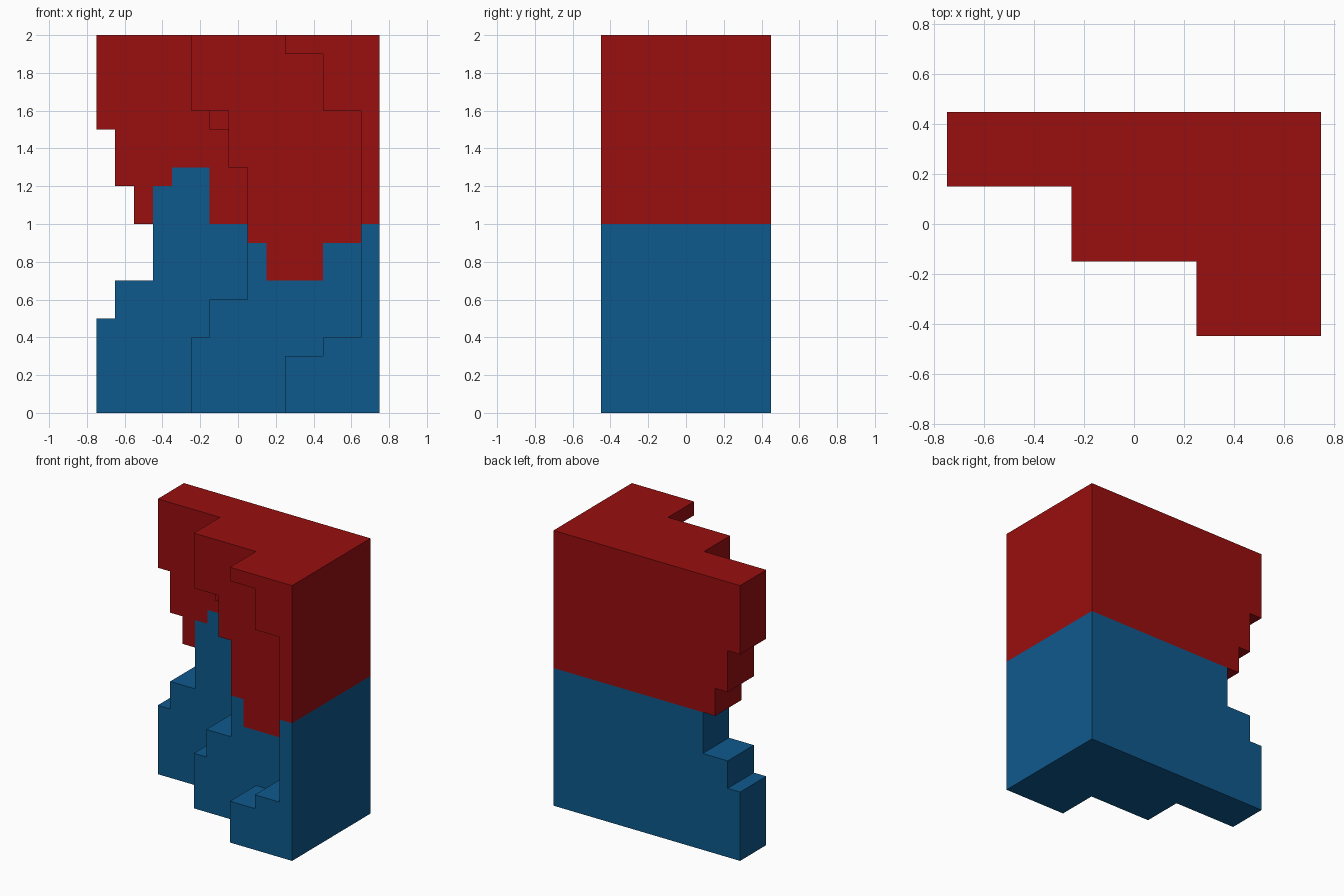
import bpy, bmesh, math
from mathutils import Vector

if "Cube" in bpy.data.objects:
    bpy.data.objects.remove(bpy.data.objects["Cube"])

CELL = 0.1
NX, NY, NZ = 15, 9, 20

# Each 0.3 thick slab: (top of step, first filled column), listed upwards
FRONT_SLAB = [(3, 10), (4, 12), (16, 14), (19, 12), (20, 10)]
MIDDLE_SLAB = [(4, 5), (6, 6), (13, 8), (16, 7), (20, 5)]
BACK_SLAB = [(5, 0), (7, 1), (10, 3), (12, 2), (15, 1), (20, 0)]
SLABS = [FRONT_SLAB, MIDDLE_SLAB, BACK_SLAB]

# Height of the jagged colour border on the front faces, per column
BORDER = [10, 10, 10, 12, 13, 13, 10, 10, 9, 7, 7, 7, 9, 9, 10]


def solid(i, j, k):
    if not (0 <= i < NX and 0 <= j < NY and 0 <= k < NZ):
        return False
    if (i, k) == (6, 15) and 4 <= j < 6:   # small stub under the middle slab
        return True
    start = next(s for top, s in SLABS[j // 3] if k < top)
    return i >= start


def material(name, colour):
    m = bpy.data.materials.new(name)
    m.diffuse_color = (*colour, 1)
    m.use_nodes = True
    m.node_tree.nodes["Principled BSDF"].inputs["Base Color"].default_value = m.diffuse_color
    return m


# Skin of the stepped block: one quad for every exposed cell side
bm = bmesh.new()
centre = Vector((NX / 2, NY / 2, 0))
for i in range(NX):
    for j in range(NY):
        for k in range(NZ):
            if not solid(i, j, k):
                continue
            for axis in range(3):
                for sign in (-1, 1):
                    n = [0, 0, 0]
                    n[axis] = sign
                    if solid(i + n[0], j + n[1], k + n[2]):
                        continue
                    corners = []
                    for a, b in ((0, 0), (1, 0), (1, 1), (0, 1)):
                        p = Vector((i, j, k))
                        p[axis] += (sign + 1) // 2
                        p[(axis + 1) % 3] += a
                        p[(axis + 2) % 3] += b
                        corners.append(bm.verts.new((p - centre) * CELL))
                    if sign < 0:
                        corners.reverse()
                    face = bm.faces.new(corners)
                    # Front faces follow the jagged border, the rest split halfway
                    split = BORDER[i] if n[1] == -1 else 10
                    face.material_index = 0 if k >= split else 1

# Merge into large flat faces, keeping the colour border
bmesh.ops.remove_doubles(bm, verts=bm.verts, dist=0.001)
bmesh.ops.dissolve_limit(bm, angle_limit=math.radians(1), verts=bm.verts,
                         edges=bm.edges, delimit={'MATERIAL', 'NORMAL'})

mesh = bpy.data.meshes.new("stepped_block")
bm.to_mesh(mesh)
bm.free()
mesh.materials.append(material("deep red", (0.32, 0.0045, 0.0048)))
mesh.materials.append(material("deep blue", (0.0045, 0.1, 0.265)))
block = bpy.data.objects.new("stepped_block", mesh)
bpy.context.collection.objects.link(block)
